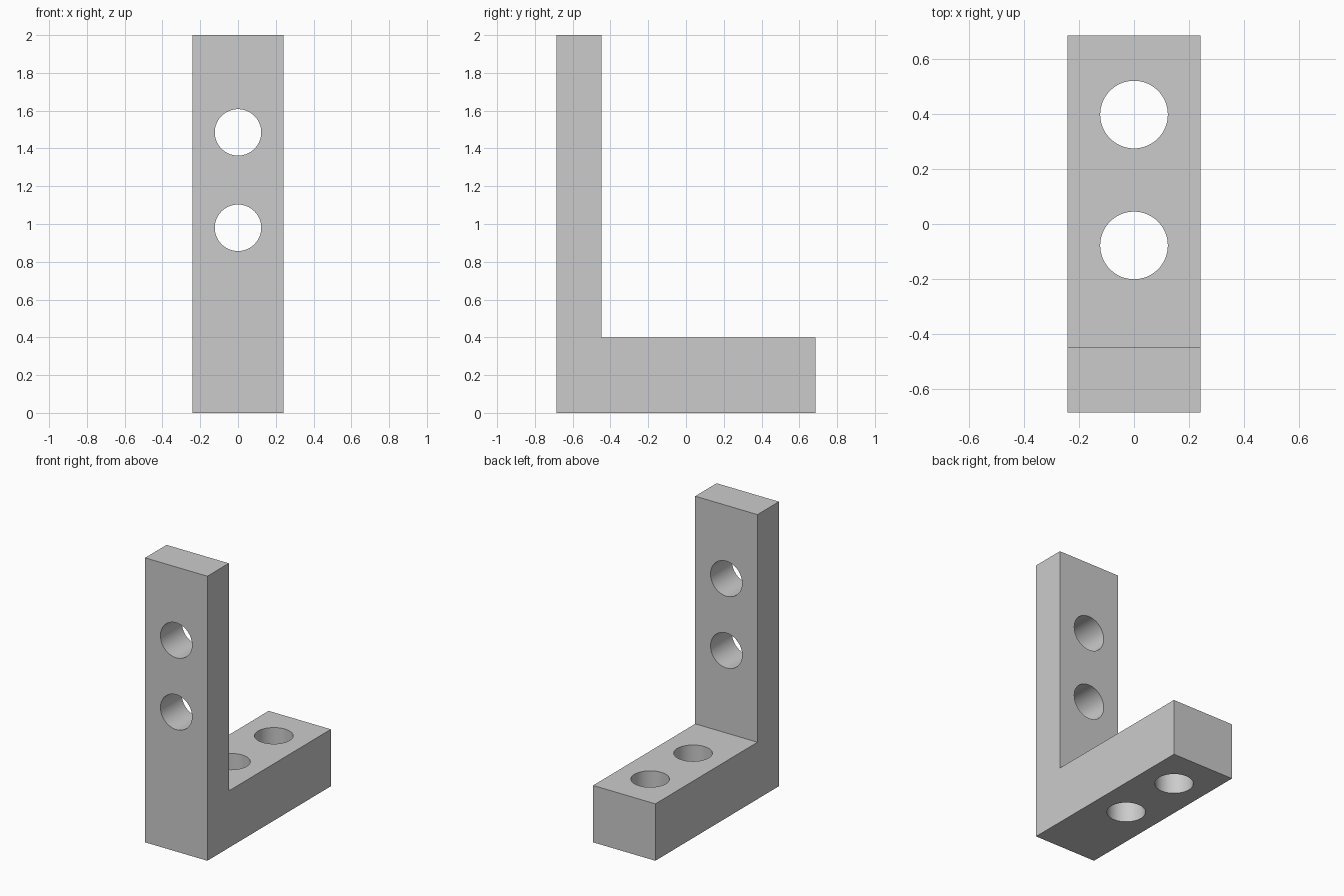
import bpy
import bmesh
import math
from mathutils import Matrix

cube = bpy.data.objects.get("Cube")
if cube:
    bpy.data.objects.remove(cube, do_unlink=True)

HALF_W, HALF_D = 0.242, 0.686
WALL_Y, BASE_Z, TOP_Z = -0.448, 0.4, 2.0
HOLE_R = 0.123

grey = bpy.data.materials.new("plain grey")
grey.use_nodes = True
colour = (0.6, 0.6, 0.6, 1)
grey.diffuse_color = colour
grey.node_tree.nodes["Principled BSDF"].inputs["Base Color"].default_value = colour


def add_object(name, bm):
    bmesh.ops.recalc_face_normals(bm, faces=bm.faces)
    mesh = bpy.data.meshes.new(name)
    bm.to_mesh(mesh)
    bm.free()
    mesh.materials.append(grey)
    obj = bpy.data.objects.new(name, mesh)
    bpy.context.collection.objects.link(obj)
    return obj


# L-shaped bracket: side profile extruded across the width
profile = [(-HALF_D, 0), (HALF_D, 0), (HALF_D, BASE_Z),
           (WALL_Y, BASE_Z), (WALL_Y, TOP_Z), (-HALF_D, TOP_Z)]
bm = bmesh.new()
side = bm.faces.new([bm.verts.new((-HALF_W, y, z)) for y, z in profile])
extruded = bmesh.ops.extrude_face_region(bm, geom=[side])["geom"]
bmesh.ops.translate(bm, vec=(2 * HALF_W, 0, 0),
                    verts=[v for v in extruded if isinstance(v, bmesh.types.BMVert)])
bracket = add_object("angle_bracket", bm)

# Drill cutters: two through the upright, two through the foot
bm = bmesh.new()


def drill(centre, length, turn):
    place = Matrix.Translation(centre) @ Matrix.Rotation(turn, 4, 'X')
    bmesh.ops.create_cone(bm, cap_ends=True, segments=64, radius1=HOLE_R,
                          radius2=HOLE_R, depth=length, matrix=place)


for z in (0.98, 1.485):
    drill((0, (WALL_Y - HALF_D) / 2, z), 0.4, math.pi / 2)
for y in (-0.078, 0.398):
    drill((0, y, BASE_Z / 2), 0.6, 0)
cutter = add_object("hole_cutter", bm)
cutter.hide_render = True

# Cut the holes, then discard the cutter
cut = bracket.modifiers.new("holes", 'BOOLEAN')
cut.operation = 'DIFFERENCE'
cut.solver = 'EXACT'
cut.object = cutter
bpy.ops.object.select_all(action='DESELECT')
bracket.select_set(True)
bpy.context.view_layer.objects.active = bracket
bpy.ops.object.modifier_apply(modifier=cut.name)
bpy.data.objects.remove(cutter, do_unlink=True)
bpy.ops.object.shade_smooth_by_angle(angle=math.radians(30))
